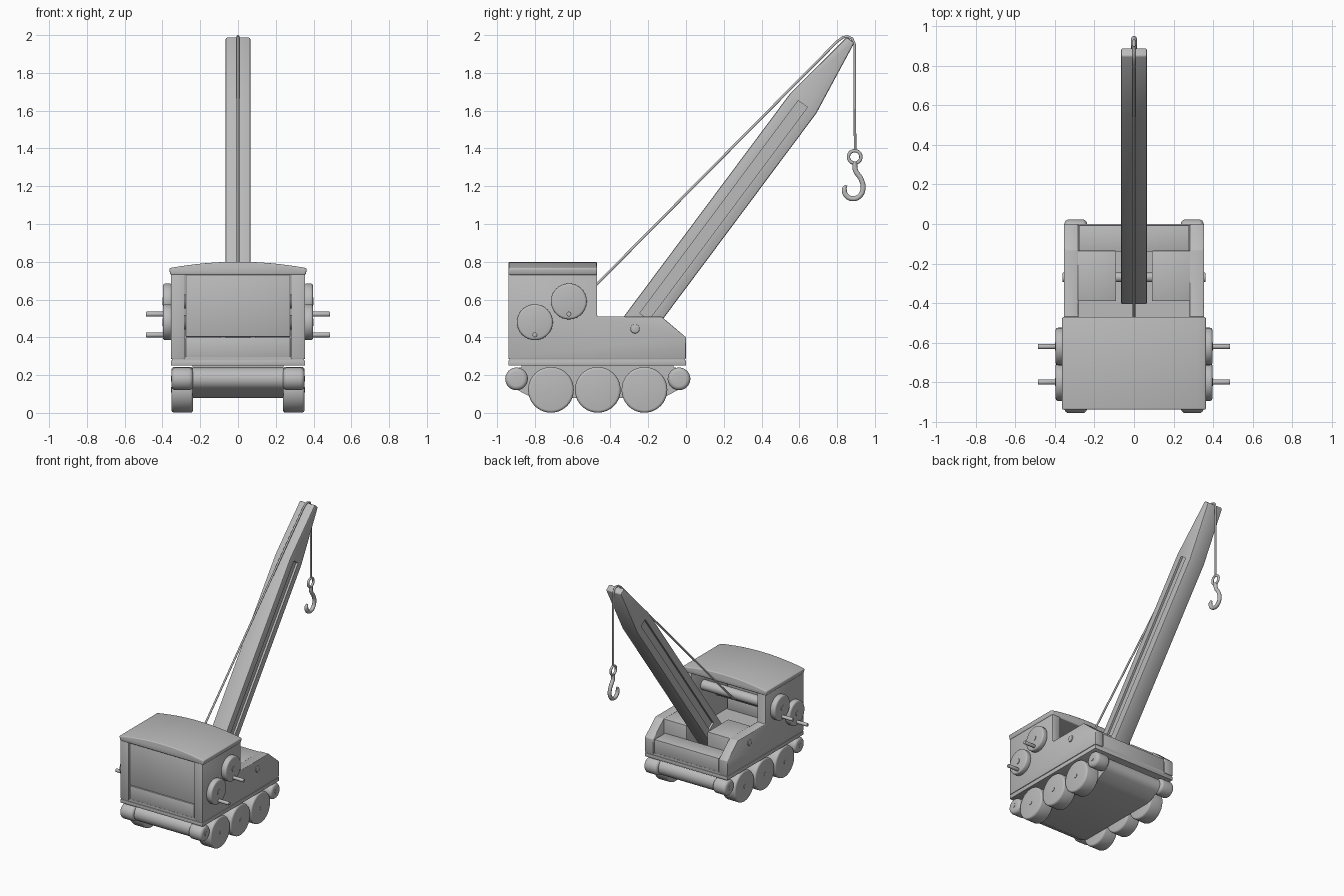
import bpy, bmesh, math
from mathutils import Vector

old = bpy.data.objects.get("Cube")
if old:
    bpy.data.objects.remove(old, do_unlink=True)

grey = bpy.data.materials.new("plain grey")
grey.use_nodes = True
colour = (0.5, 0.5, 0.5, 1)
grey.diffuse_color = colour
grey.node_tree.nodes["Principled BSDF"].inputs["Base Color"].default_value = colour


def finish(obj, name, bevel=0.0, segments=2, cutters=()):
    """Name, cut, bevel, shade and colour a part."""
    obj.name = name
    obj.data.materials.append(grey)
    bpy.ops.object.select_all(action='DESELECT')
    obj.select_set(True)
    bpy.context.view_layer.objects.active = obj
    if bevel:
        mod = obj.modifiers.new("Bevel", 'BEVEL')
        mod.width, mod.segments = bevel, segments
        mod.limit_method, mod.angle_limit = 'ANGLE', math.radians(35)
        bpy.ops.object.modifier_apply(modifier=mod.name)
    for cutter in cutters:
        mod = obj.modifiers.new("Cut", 'BOOLEAN')
        mod.object, mod.solver = cutter, 'EXACT'
        bpy.ops.object.modifier_apply(modifier=mod.name)
    bpy.ops.object.shade_smooth_by_angle(angle=math.radians(40))
    return obj


def prism(points, low, high, axis='X'):
    """Extrude a profile: (y, z) points along X, or (x, z) points along Y."""
    place = (lambda p, d: (d, p[0], p[1])) if axis == 'X' else (lambda p, d: (p[0], d, p[1]))
    bm = bmesh.new()
    face = bm.faces.new([bm.verts.new(place(p, low)) for p in points])
    new = bmesh.ops.extrude_face_region(bm, geom=[face])["geom"]
    shift = Vector(place((0, 0), high - low))
    bmesh.ops.translate(bm, vec=shift, verts=[g for g in new if isinstance(g, bmesh.types.BMVert)])
    bmesh.ops.recalc_face_normals(bm, faces=bm.faces)
    mesh = bpy.data.meshes.new("part")
    bm.to_mesh(mesh)
    bm.free()
    obj = bpy.data.objects.new("part", mesh)
    bpy.context.collection.objects.link(obj)
    return obj


def box(name, x, y, z, bevel=0.004):
    rect = [(y[0], z[0]), (y[1], z[0]), (y[1], z[1]), (y[0], z[1])]
    return finish(prism(rect, *x), name, bevel)


def rod(name, x0, x1, y, z, radius, bevel=0.0, segments=3, sides=40):
    """Cylinder lying along X."""
    bpy.ops.mesh.primitive_cylinder_add(vertices=sides, radius=radius, depth=abs(x1 - x0),
                                        location=((x0 + x1) / 2, y, z),
                                        rotation=(0, math.pi / 2, 0))
    return finish(bpy.context.object, name, bevel, segments)


def tube(name, points, radius, smooth=True, taper=1.0):
    """Round tube along a (y, z) path at x = 0."""
    curve = bpy.data.curves.new(name, 'CURVE')
    curve.dimensions, curve.bevel_depth, curve.bevel_resolution = '3D', radius, 3
    curve.use_fill_caps = True
    spline = curve.splines.new('BEZIER' if smooth else 'POLY')
    pts = spline.bezier_points if smooth else spline.points
    pts.add(len(points) - 1)
    for p, (y, z) in zip(pts, points):
        p.co = (0, y, z) if smooth else (0, y, z, 1)
        if smooth:
            p.handle_left_type = p.handle_right_type = 'AUTO'
    pts[-1].radius = taper
    obj = bpy.data.objects.new(name, curve)
    bpy.context.collection.objects.link(obj)
    bpy.ops.object.select_all(action='DESELECT')
    obj.select_set(True)
    bpy.context.view_layer.objects.active = obj
    bpy.ops.object.convert(target='MESH')
    return finish(bpy.context.object, name)


BACK, CAB, FRONT = -0.94, -0.47, 0.0

# Body: base slab, floor, side walls, end boards
box("base_slab", (-0.355, 0.355), (BACK, FRONT), (0.25, 0.278))
box("floor", (-0.35, 0.35), (BACK + 0.005, FRONT - 0.005), (0.274, 0.296), 0)
wall = [(BACK, 0.285), (FRONT, 0.285), (FRONT, 0.40), (-0.13, 0.51),
        (CAB, 0.51), (CAB, 0.735), (BACK, 0.735)]
for side, s in (("left", 1), ("right", -1)):
    finish(prism(wall, *sorted((0.282 * s, 0.355 * s))), side + "_wall", 0.005)
    box(side + "_boom_mount", sorted((0.09 * s, 0.29 * s)), (-0.39, -0.135), (0.29, 0.508))
box("front_board", (-0.277, 0.277), (-0.14, FRONT - 0.006), (0.29, 0.40))
box("rear_board", (-0.277, 0.277), (BACK + 0.006, BACK + 0.04), (0.29, 0.40))
box("rear_panel", (-0.277, 0.277), (BACK + 0.01, BACK + 0.04), (0.402, 0.74))

# Arched roof
arch = [(0.365 * t / 8, 0.80 - 0.034 * (t / 8) ** 2) for t in range(8, -9, -1)]
roof = [(-0.358, 0.73), (0.358, 0.73)] + arch
finish(prism(roof, BACK, CAB, 'Y'), "roof", 0.008, 3)

# Winch drums with crank discs and handles
for label, y, z in (("upper", -0.62, 0.59), ("lower", -0.80, 0.48)):
    rod(label + "_drum", -0.30, 0.30, y, z, 0.038)
    for side, s in (("left", 1), ("right", -1)):
        rod(f"{side}_{label}_crank_disc", 0.35 * s, 0.397 * s, y, z, 0.095, 0.012)
        rod(f"{side}_{label}_crank_hub", 0.39 * s, 0.401 * s, y, z, 0.02, sides=20)
        rod(f"{side}_{label}_crank_handle", 0.39 * s, 0.487 * s, y, z - 0.067, 0.013, 0.003, 2, 20)

# Rounded undercarriage belly between the wheels
belly = []
for centre, start in ((-0.875, 90), (-0.06, 300)):
    belly += [(centre + 0.06 * math.cos(math.radians(start + a)),
               0.18 + 0.06 * math.sin(math.radians(start + a))) for a in range(0, 151, 15)]
    if start == 90:
        belly += [(-0.83, 0.088), (-0.80, 0.08), (-0.135, 0.08), (-0.105, 0.088)]
finish(prism(belly, -0.24, 0.24), "undercarriage_belly")
box("undercarriage_top", (-0.24, 0.24), (-0.87, -0.065), (0.2, 0.252), 0)

# Wheels
wheels = [("big_wheel", y, 0.122, 0.121, 0.014) for y in (-0.715, -0.467, -0.22)]
wheels += [("small_wheel", y, 0.18, 0.06, 0.022) for y in (-0.897, -0.037)]
for name, y, z, r, bevel in wheels:
    for side, s in (("left", 1), ("right", -1)):
        rod(f"{side}_{name}", 0.238 * s, 0.352 * s, y, z, r, bevel, 4)
        rod(f"{side}_{name}_hub", 0.34 * s, 0.355 * s, y, z, 0.015, sides=20)

# Boom: tapered beam with a long groove on each side
along, across, foot = Vector((0.598, 0.802)), Vector((0.802, -0.598)), Vector((-0.34, 0.35))


def on_boom(s, offset):
    return foot + along * s + across * offset


groove = [on_boom(s, o) for s, o in ((0.2, -0.03), (1.603, -0.03), (1.603, 0.03), (0.2, 0.03))]
cutters = [prism(groove, *span) for span in ((0.05, 0.1), (-0.1, -0.05))]
outline = [(0, -0.087), (1.605, -0.087), (2.026, -0.025),
           (2.026, 0.025), (1.605, 0.087), (0, 0.087)]
finish(prism([on_boom(*p) for p in outline], -0.066, 0.066), "boom", 0.009, 2, cutters)
for cutter in cutters:
    bpy.data.objects.remove(cutter, do_unlink=True)
rod("boom_axle", -0.362, 0.362, -0.27, 0.445, 0.024, 0.004, 2, 24)

# Rope from the drum over the boom tip, then down to the hook
tube("rope", [(-0.59, 0.562), (0.80, 1.966), (0.83, 1.988), (0.855, 1.993), (0.88, 1.982),
              (0.893, 1.95), (0.895, 1.39)], 0.007, smooth=False)
bpy.ops.mesh.primitive_torus_add(major_radius=0.033, minor_radius=0.009, major_segments=28,
                                 minor_segments=10, location=(0, 0.893, 1.355),
                                 rotation=(0, math.pi / 2, 0))
finish(bpy.context.object, "hook_ring")
tube("hook", [(0.893, 1.325), (0.897, 1.285), (0.928, 1.235), (0.937, 1.185), (0.918, 1.147),
              (0.885, 1.134), (0.851, 1.148), (0.838, 1.182), (0.848, 1.205)], 0.014, taper=0.5)
